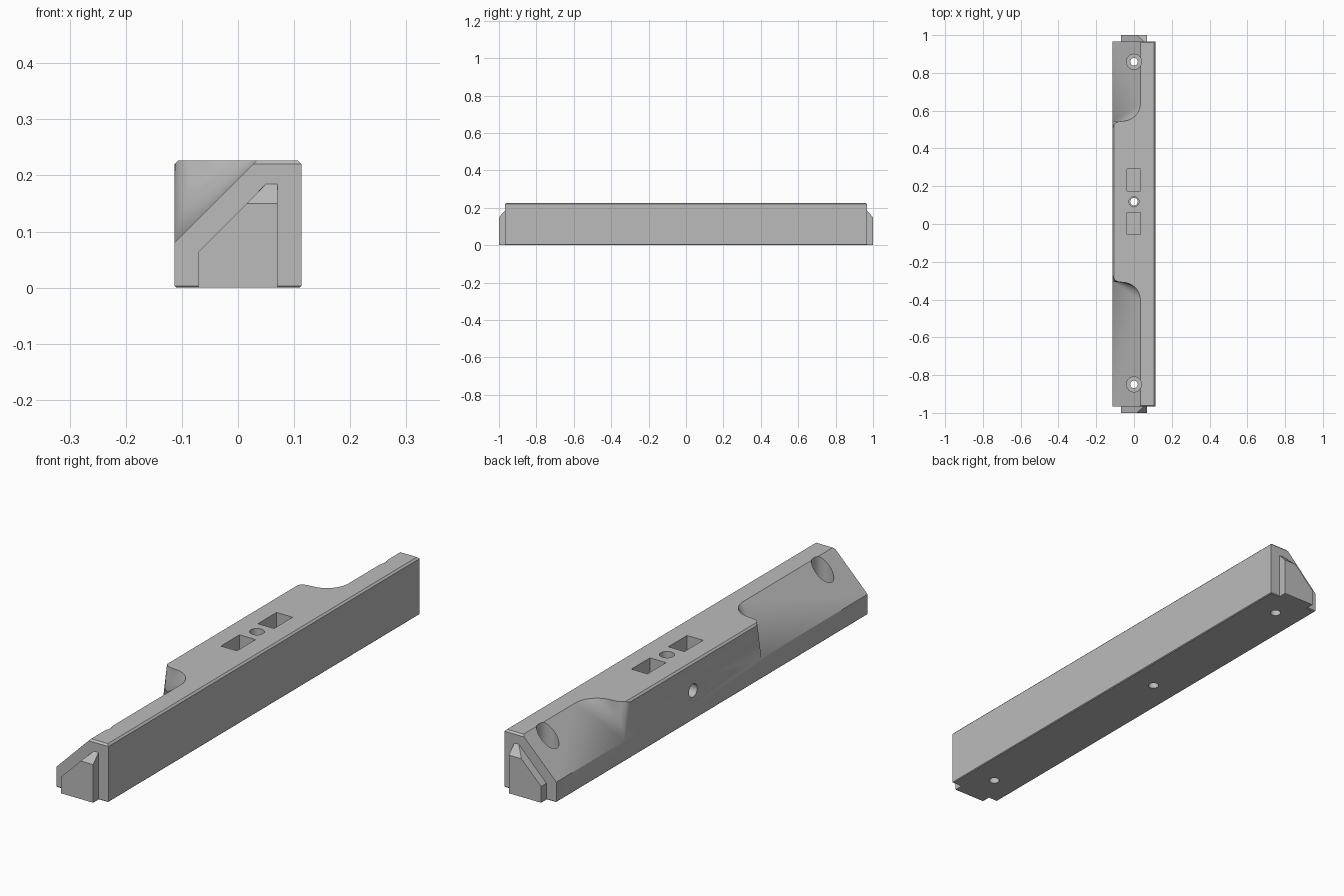
import bpy, bmesh, math
from mathutils import Vector, Matrix

if "Cube" in bpy.data.objects:
    bpy.data.objects.remove(bpy.data.objects["Cube"], do_unlink=True)

grey = bpy.data.materials.new("plain_grey")
grey.use_nodes = True
COLOUR = (0.5, 0.5, 0.5, 1)
grey.diffuse_color = COLOUR
grey.node_tree.nodes["Principled BSDF"].inputs["Base Color"].default_value = COLOUR

HALF, TOP, LEDGE, RIDGE = 0.113, 0.227, 0.08, 0.034   # section sizes
BODY_END, TIP = 0.967, 1.0
MID = 0.118                                           # centre of the raised block


def make_object(name, bm):
    bmesh.ops.recalc_face_normals(bm, faces=bm.faces)
    mesh = bpy.data.meshes.new(name)
    bm.to_mesh(mesh)
    bm.free()
    obj = bpy.data.objects.new(name, mesh)
    bpy.context.collection.objects.link(obj)
    mesh.materials.append(grey)
    return obj


def box(name, lo, hi):
    bm = bmesh.new()
    lo, hi = Vector(lo), Vector(hi)
    bmesh.ops.create_cube(bm, size=1, matrix=Matrix.Translation((lo + hi) / 2)
                          @ Matrix.Diagonal((*(hi - lo), 1)))
    return make_object(name, bm)


def rod(name, start, end, radius):
    bm = bmesh.new()
    start, end = Vector(start), Vector(end)
    axis = end - start
    turn = axis.to_track_quat("Z", "Y").to_matrix().to_4x4()
    bmesh.ops.create_cone(bm, cap_ends=True, segments=32, radius1=radius, radius2=radius,
                          depth=axis.length, matrix=Matrix.Translation((start + end) / 2) @ turn)
    return make_object(name, bm)


def bevel_level(obj, top, width):
    # Chamfer the rim at the top or the bottom
    bm = bmesh.new()
    bm.from_mesh(obj.data)
    rim = [e for e in bm.edges if all((v.co.z > TOP / 2) == top for v in e.verts)]
    bmesh.ops.bevel(bm, geom=rim, offset=width, segments=1, affect="EDGES")
    bm.to_mesh(obj.data)
    bm.free()


def arc(cx, cy, radius, a0, a1, n):
    steps = [math.radians(a0 + (a1 - a0) * i / n) for i in range(n + 1)]
    return [(cx + radius * math.cos(a), cy + radius * math.sin(a)) for a in steps]


def scoop(name, side):
    # Sloped cut that ends in a fan from one low point up to an S curve
    curve = arc(-0.073, 0.385, 0.04, 180, 90, 8) + arc(-0.06, 0.521, 0.094, -90, 0, 12)
    far = 1.1
    apex_at = Vector((-HALF, 0.425, LEDGE))
    place = lambda x, u, z: apex_at + (Vector((x, u, z)) - apex_at) * 1.2
    bm = bmesh.new()

    def vert(p):
        return bm.verts.new((p[0], MID + side * p[1], p[2]))

    flank = [apex_at, place(*curve[0], TOP), place(-HALF, far, TOP), place(-HALF, far, LEDGE)]
    rim = [vert(place(x, u, TOP)) for x, u in curve]
    apex, corner, low = vert(flank[0]), vert(flank[2]), vert(flank[3])
    ridge = vert(place(RIDGE, far, TOP))
    inner = [apex, rim[0], corner, low]
    outer = [vert((-0.2, p.y, p.z)) for p in flank]
    for a, b in zip(rim, rim[1:]):
        bm.faces.new((apex, a, b))
    bm.faces.new((apex, rim[-1], ridge, low))
    bm.faces.new((low, ridge, corner))
    bm.faces.new(rim + [ridge, corner])
    bm.faces.new(outer)
    for i in range(4):
        j = (i + 1) % 4
        bm.faces.new((inner[i], inner[j], outer[j], outer[i]))
    return make_object(name, bm)


def cut(target, cutter):
    cutter.hide_render = True
    mod = target.modifiers.new("cut", "BOOLEAN")
    mod.operation, mod.solver, mod.object = "DIFFERENCE", "EXACT", cutter
    bpy.context.view_layer.objects.active = target
    bpy.ops.object.modifier_apply(modifier=mod.name)
    bpy.data.objects.remove(cutter, do_unlink=True)


# Main bar with chamfered rims
body = box("bar_body", (-HALF, -BODY_END, 0), (HALF, BODY_END, TOP))
bevel_level(body, True, 0.007)
bevel_level(body, False, 0.003)

# Sloped cuts at both ends
for side in (1, -1):
    cut(body, scoop("scoop_cutter", side))

# Screw holes with wide bores above
for y, wide in ((0.859, 0.04), (-0.849, 0.04), (MID, 0.027)):
    cut(body, rod("bore_cutter", (0, y, 0.06), (0, y, 0.3), wide))
    cut(body, rod("screw_cutter", (0, y, -0.1), (0, y, 0.1), 0.02))

# Cross hole in the flank and the two pockets beside the middle bore
cut(body, rod("side_hole_cutter", (-0.2, MID, 0.116), (0, MID, 0.116), 0.026))
for side in (1, -1):
    ys = sorted((MID + side * 0.057, MID + side * 0.173))
    cut(body, box("pocket_cutter", (-0.036, ys[0], 0.1), (0.034, ys[1], 0.3)))

# End tongues, sloped on one flank and chamfered at the tip
root = [(-0.07, 0), (0.07, 0), (0.07, 0.185), (0.05, 0.185), (-0.07, 0.064)]
tip = [(-0.07, 0), (0.07, 0), (0.07, 0.15), (0.016, 0.15), (-0.07, 0.064)]
for name, side in (("front_tongue", -1), ("back_tongue", 1)):
    bm = bmesh.new()
    for section, y in ((root, BODY_END - 0.005), (root, BODY_END), (tip, TIP)):
        for x, z in section:
            bm.verts.new((x, side * y, z))
    bmesh.ops.convex_hull(bm, input=bm.verts)
    bmesh.ops.dissolve_limit(bm, angle_limit=0.02, verts=bm.verts, edges=bm.edges)
    make_object(name, bm)

# Smooth the curved walls only
bpy.ops.object.select_all(action="DESELECT")
body.select_set(True)
bpy.context.view_layer.objects.active = body
bpy.ops.object.shade_smooth_by_angle(angle=math.radians(20))
weighted = body.modifiers.new("even_normals", "WEIGHTED_NORMAL")
weighted.keep_sharp = True
